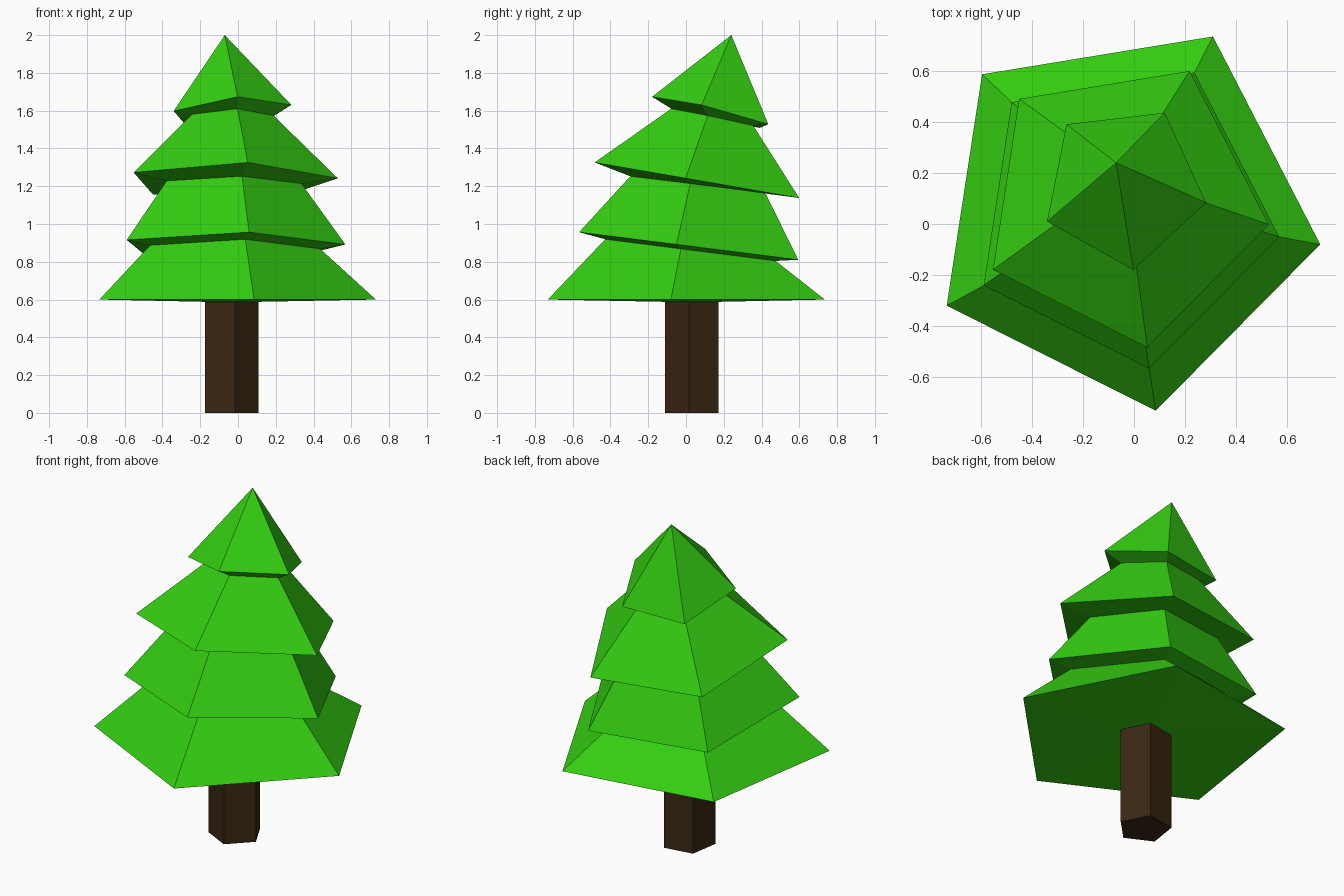
import bpy, bmesh, math

if "Cube" in bpy.data.objects:
    bpy.data.objects.remove(bpy.data.objects["Cube"])

SIDES = 5


def material(name, rgb):
    m = bpy.data.materials.new(name)
    m.diffuse_color = (*rgb, 1)
    m.use_nodes = True
    m.node_tree.nodes["Principled BSDF"].inputs["Base Color"].default_value = m.diffuse_color
    return m


def ring(bm, cx, cy, cz, r, tilt_x=0, tilt_y=0, turn=-8.7):
    """Pentagon around (cx, cy), lying on a plane sloping in x and y."""
    verts = []
    for i in range(SIDES):
        a = math.radians(turn + 360 / SIDES * i)
        dx, dy = r * math.cos(a), r * math.sin(a)
        verts.append(bm.verts.new((cx + dx, cy + dy, cz + tilt_x * dx + tilt_y * dy)))
    return verts


def loft(name, rings, mat, tip=None):
    """Skin a stack of rings; close with a flat cap or a pointed tip."""
    bm = bmesh.new()
    loops = [ring(bm, *r) for r in rings]
    for a, b in zip(loops, loops[1:]):
        for i in range(SIDES):
            j = (i + 1) % SIDES
            bm.faces.new((a[i], a[j], b[j], b[i]))
    bm.faces.new(loops[0][::-1])
    if tip:
        t = bm.verts.new(tip)
        for i in range(SIDES):
            bm.faces.new((loops[-1][i], loops[-1][(i + 1) % SIDES], t))
    else:
        bm.faces.new(loops[-1])
    bmesh.ops.recalc_face_normals(bm, faces=bm.faces)
    me = bpy.data.meshes.new(name)
    bm.to_mesh(me)
    bm.free()
    me.materials.append(mat)
    ob = bpy.data.objects.new(name, me)
    bpy.context.collection.objects.link(ob)
    return ob


bark = material("dark_brown_bark", (0.043, 0.020, 0.006))
needles = material("green_needles", (0.034, 0.62, 0.0056))

# Trunk
loft("trunk", [(-0.041, 0.038, 0, 0.151), (-0.041, 0.038, 0.588, 0.151)], bark)

# Canopy: each tier is a wide rim followed by a narrow neck, leaning more towards the top
loft("canopy", [
    (-0.041, 0.038, 0.588, 0.15),
    (-0.041, 0.038, 0.60, 0.78),
    (-0.039, 0.046, 0.859, 0.48, 0, -0.127),
    (-0.041, 0.043, 0.880, 0.617, 0, -0.126),
    (-0.040, 0.080, 1.207, 0.38, 0, -0.122),
    (-0.041, 0.085, 1.227, 0.576, 0, -0.174),
    (-0.040, 0.150, 1.562, 0.231, 0.02, -0.21),
    (-0.041, 0.148, 1.588, 0.33, 0.081, -0.252, -11.3),
], needles, tip=(-0.07, 0.24, 2.0))
